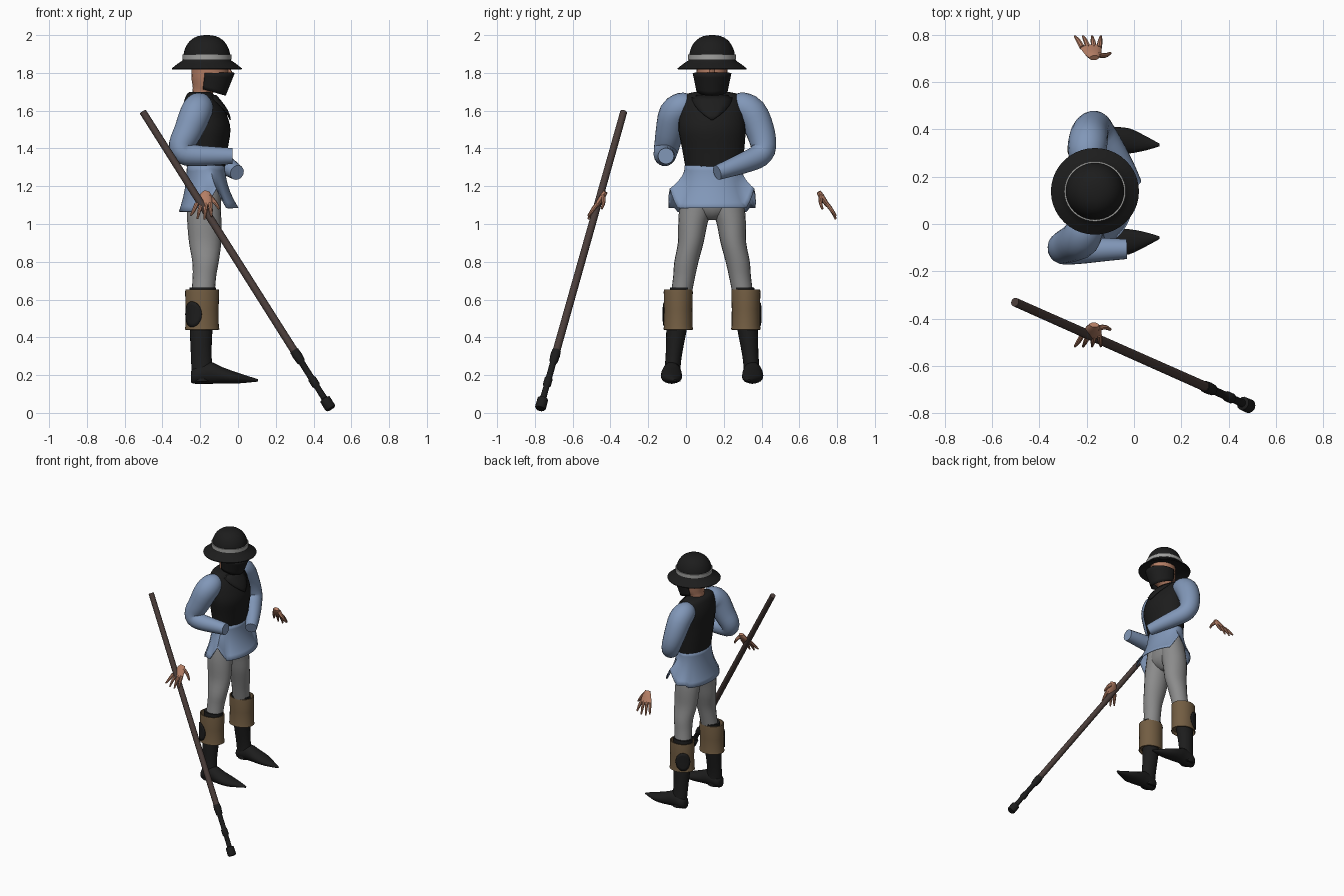
import bpy, bmesh, math
from mathutils import Vector

CY = 0.138  # the body's mirror plane in y
X, Y, Z = Vector((1, 0, 0)), Vector((0, 1, 0)), Vector((0, 0, 1))


def material(name, col):
    m = bpy.data.materials.new(name)
    m.diffuse_color = (*col, 1)
    return m


BLACK = material("black cloth", (0.012, 0.012, 0.012))
BLUE = material("blue cloth", (0.22, 0.31, 0.48))
GREY = material("grey trousers", (0.26, 0.26, 0.26))
TAN = material("tan leather", (0.17, 0.11, 0.055))
SKIN = material("skin", (0.46, 0.21, 0.13))
WOOD = material("dark wood", (0.068, 0.046, 0.041))
BAND = material("pale band", (0.35, 0.35, 0.34))


def finish(name, bm, mat, solid=0):
    bmesh.ops.recalc_face_normals(bm, faces=bm.faces)
    me = bpy.data.meshes.new(name)
    bm.to_mesh(me)
    bm.free()
    me.materials.append(mat)
    ob = bpy.data.objects.new(name, me)
    bpy.context.collection.objects.link(ob)
    if solid:
        mod = ob.modifiers.new("thickness", 'SOLIDIFY')
        mod.thickness = solid
        mod.offset = 0
    bpy.ops.object.select_all(action='DESELECT')
    ob.select_set(True)
    bpy.context.view_layer.objects.active = ob
    bpy.ops.object.shade_smooth_by_angle(angle=math.radians(40))
    return ob


def skin_rings(bm, rings, closed=True):
    n = len(rings[0])
    for a, b in zip(rings, rings[1:]):
        for i in range(n if closed else n - 1):
            j = (i + 1) % n
            bm.faces.new((a[i], a[j], b[j], b[i]))


def spline(secs, sub):
    """Smooth the list of sections with Catmull-Rom steps."""
    if sub == 1:
        return secs
    out = []
    for i in range(len(secs) - 1):
        quad = [secs[max(0, min(len(secs) - 1, i + k))] for k in (-1, 0, 1, 2)]
        for s in range(sub):
            t = s / sub
            out.append([0.5 * (2 * b + (c - a) * t + (2 * a - 5 * b + 4 * c - d) * t * t
                               + (3 * b - a - 3 * c + d) * t ** 3) for a, b, c, d in zip(*quad)])
    return out + [secs[-1]]


def loft(name, secs, mat, axis=None, ref=X, sides=20, sub=3, flip=False):
    """Ellipse sections (x, y, z, ra, rb) swept along their centres; ra lies along ref."""
    if flip:
        secs = [(x, 2 * CY - y, z, a, b) for x, y, z, a, b in secs]
    secs = spline(secs, sub)
    pts = [Vector(s[:3]) for s in secs]
    bm, rings, u = bmesh.new(), [], ref
    for i, s in enumerate(secs):
        t = axis or (pts[min(i + 1, len(pts) - 1)] - pts[max(i - 1, 0)]).normalized()
        u = (u - t * u.dot(t)).normalized()
        v = t.cross(u)
        angs = [2 * math.pi * k / sides for k in range(sides)]
        rings.append([bm.verts.new(pts[i] + u * s[3] * math.cos(a) + v * s[4] * math.sin(a)) for a in angs])
    skin_rings(bm, rings)
    bm.faces.new(rings[0])
    bm.faces.new(rings[-1])
    return finish(name, bm, mat)


def column(name, secs, mat, **kw):
    """Loft with level sections."""
    return loft(name, secs, mat, axis=Z, **kw)


# hat: brim and dome as one turned profile, plus the band
HX = -0.165
dome = [(HX, CY, 1.875 + 0.125 * math.sin(a), 0.125 * math.cos(a) ** 0.8, 0.122 * math.cos(a) ** 0.8)
        for a in [k * math.pi / 20 for k in range(10)]] + [(HX, CY, 2.0, 0.008, 0.008)]
brim = [(HX, CY, z, r, r - 0.003) for r, z in
        ((0.1, 1.845), (0.14, 1.838), (0.184, 1.818), (0.186, 1.824), (0.155, 1.848), (0.13, 1.865))]
column("hat", brim + dome, BLACK, sides=40, sub=1)
column("hat_band", [(HX, CY, z, 0.13, 0.127) for z in (1.872, 1.898)], BAND, sides=40, sub=1)

# head and neck
column("head", [(-0.19, CY, 1.62, 0.05, 0.055), (-0.185, CY, 1.7, 0.055, 0.055),
                (-0.155, CY, 1.73, 0.085, 0.07), (-0.15, CY, 1.78, 0.097, 0.08),
                (-0.15, CY, 1.85, 0.095, 0.085)], SKIN)
# nose
loft("nose", [(-0.06, CY, 1.83, 0.012, 0.012), (-0.037, CY, 1.785, 0.016, 0.016)], SKIN, sides=8)

# face mask wrapped round the front, its lower corners cut up at the sides
bm, rings = bmesh.new(), []
for k in range(6):
    t, ring = k / 5, []
    for i in range(25):
        a = math.radians(-112 + 224 * i / 24)
        low = 0.12 - 0.05 * abs(math.sin(a / 2)) ** 2
        ring.append(bm.verts.new((-0.133 - 0.02 * t + (0.113 - 0.028 * t) * math.cos(a),
                                  CY + (0.1 - 0.02 * t) * math.sin(a), 1.8 - low * t)))
    rings.append(ring)
skin_rings(bm, rings, closed=False)
finish("face_mask", bm, BLACK, 0.006)

# pointed collar hanging on the chest
bm, rings = bmesh.new(), []
for k in range(6):
    t, w = k / 5, 0.105 * (1 - (k / 5) ** 2) + 0.004
    rings.append([bm.verts.new((-0.115 + 0.075 * math.sin(t * 1.5) - 0.04 * s * s * (1 - t),
                                CY + w * s, 1.68 - 0.13 * t)) for s in (-1, -0.5, 0, 0.5, 1)])
skin_rings(bm, rings, closed=False)
finish("collar", bm, BLACK, 0.005)

# vest
column("vest", [(-0.17, CY + 0.01, 1.305, 0.102, 0.152), (-0.168, CY + 0.006, 1.4, 0.114, 0.165),
                (-0.165, CY, 1.5, 0.125, 0.178), (-0.178, CY, 1.58, 0.118, 0.175),
                (-0.19, CY, 1.64, 0.098, 0.165), (-0.2, CY, 1.685, 0.072, 0.14),
                (-0.2, CY, 1.7, 0.055, 0.085)], BLACK, sides=28)

# tunic skirt, flared, longer front and back, notched at the sides
bm, rings = bmesh.new(), []
for k in range(9):
    t, ring = k / 8, []
    for i in range(48):
        a = 2 * math.pi * i / 48
        notch = max(0, 1 - abs(abs(math.degrees(a) - 180) - 105) / 22)
        flare = t ** 2
        drop = 0.225 + 0.02 * (math.cos(a) < -0.6) - 0.1 * notch
        ring.append(bm.verts.new((-0.17 + 0.015 * flare + (0.098 + 0.057 * flare) * math.cos(a),
                                  CY + 0.008 * (1 - t) + (0.15 + 0.08 * flare) * math.sin(a), 1.31 - drop * t)))
    rings.append(ring)
skin_rings(bm, rings)
finish("tunic_skirt", bm, BLUE, 0.006)

# hips
column("hips", [(-0.175, CY, 1.29, 0.085, 0.135), (-0.18, CY, 1.18, 0.09, 0.15),
                (-0.18, CY, 1.1, 0.09, 0.155), (-0.18, CY, 1.05, 0.07, 0.09),
                (-0.18, CY, 1.02, 0.035, 0.03)], GREY)

# sleeves, each bent its own way
loft("right_sleeve", [(-0.2, 0.03, 1.635, 0.05, 0.05), (-0.205, -0.01, 1.625, 0.075, 0.075),
                      (-0.225, -0.06, 1.585, 0.083, 0.083), (-0.265, -0.085, 1.49, 0.076, 0.076),
                      (-0.298, -0.1, 1.42, 0.068, 0.068), (-0.285, -0.11, 1.375, 0.062, 0.062),
                      (-0.22, -0.112, 1.362, 0.056, 0.056), (-0.12, -0.108, 1.36, 0.049, 0.049),
                      (-0.03, -0.106, 1.36, 0.042, 0.042)], BLUE, ref=Z)
loft("left_sleeve", [(-0.2, 0.245, 1.635, 0.05, 0.05), (-0.2, 0.285, 1.625, 0.075, 0.075),
                     (-0.195, 0.345, 1.59, 0.083, 0.083), (-0.185, 0.39, 1.5, 0.077, 0.077),
                     (-0.165, 0.41, 1.41, 0.068, 0.068), (-0.14, 0.385, 1.36, 0.062, 0.062),
                     (-0.09, 0.31, 1.325, 0.056, 0.056), (-0.04, 0.23, 1.295, 0.047, 0.047),
                     (-0.005, 0.165, 1.272, 0.04, 0.04)], BLUE, ref=Z)

for side, flip in (("right", False), ("left", True)):
    # trouser leg
    column(side + "_leg", [(-0.178, 0.065, 1.2, 0.085, 0.075), (-0.18, 0.05, 1.08, 0.09, 0.085),
                           (-0.178, 0.036, 1.0, 0.09, 0.077), (-0.174, 0.025, 0.9, 0.085, 0.068),
                           (-0.172, 0.002, 0.8, 0.07, 0.064), (-0.178, -0.01, 0.72, 0.062, 0.058),
                           (-0.185, -0.025, 0.63, 0.062, 0.055)], GREY, flip=flip)
    # boot shaft and pointed foot
    column(side + "_boot", [(-0.187, -0.025, 0.665, 0.07, 0.06), (-0.19, -0.035, 0.55, 0.065, 0.058),
                            (-0.195, -0.05, 0.44, 0.06, 0.054), (-0.195, -0.063, 0.32, 0.055, 0.044),
                            (-0.192, -0.07, 0.25, 0.055, 0.042), (-0.19, -0.075, 0.165, 0.05, 0.045)],
           BLACK, flip=flip)
    loft(side + "_foot", [(-0.248, -0.075, 0.19, 0.025, 0.03), (-0.225, -0.075, 0.2, 0.045, 0.046),
                          (-0.15, -0.076, 0.212, 0.05, 0.058), (-0.09, -0.077, 0.2, 0.056, 0.045),
                          (-0.02, -0.075, 0.187, 0.053, 0.032), (0.05, -0.065, 0.178, 0.03, 0.018),
                          (0.107, -0.058, 0.172, 0.006, 0.006)], BLACK, axis=X, ref=Y, flip=flip)
    # turned-over boot cuff with a hollow top
    cx, cy, rx, ry = -0.19, -0.041, 0.09, 0.077
    column(side + "_boot_cuff", [(cx, cy, z, rx * k, ry * k) for z, k in
                                 ((0.46, 0.85), (0.44, 0.96), (0.442, 1.02), (0.46, 0.98), (0.55, 0.97),
                                  (0.64, 1.0), (0.652, 0.98), (0.652, 0.9), (0.62, 0.86))],
           TAN, sides=28, sub=1, flip=flip)
    # dark patch on the outside of the cuff
    bm, rings = bmesh.new(), []
    for k in (0.02, 0.35, 0.7, 1.0):
        ring = []
        for i in range(24):
            b = 2 * math.pi * i / 24
            a = math.radians(-125 + 34 * k * math.cos(b))
            y = cy + (ry * 1.01 + 0.003) * math.sin(a)
            ring.append(bm.verts.new((cx + (rx * 1.01 + 0.003) * math.cos(a), 2 * CY - y if flip else y,
                                      0.522 + 0.068 * k * math.sin(b))))
        rings.append(ring)
    skin_rings(bm, rings)
    bm.faces.new(rings[0])
    finish(side + "_cuff_patch", bm, BLACK, 0.004)

    # hand: palm, four fingers, thumb
    right = not flip
    loft(side + "_palm", [(-0.168, 0.702, 1.17, 0.02, 0.012), (-0.172, 0.718, 1.145, 0.034, 0.015),
                          (-0.182, 0.748, 1.1, 0.046, 0.012)], SKIN, sides=12, flip=right)
    for n, (x0, x1, tip) in enumerate(((-0.218, -0.25, 1.045), (-0.193, -0.215, 1.028),
                                       (-0.169, -0.177, 1.025), (-0.147, -0.14, 1.04))):
        loft(f"{side}_finger_{n + 1}", [(x0, 0.745, 1.108, 0.012, 0.011),
                                        ((x0 + x1) / 2, 0.772, 1.072, 0.01, 0.01),
                                        (x1, 0.793, tip, 0.005, 0.005)], SKIN, sides=8, flip=right)
    loft(side + "_thumb", [(-0.155, 0.715, 1.15, 0.014, 0.012), (-0.122, 0.712, 1.115, 0.011, 0.01),
                           (-0.1, 0.722, 1.08, 0.006, 0.006)], SKIN, sides=8, flip=right)

# staff with a dark, ringed foot
top, foot = Vector((-0.503, -0.33, 1.593)), Vector((0.492, -0.772, 0.022))


def staff_part(name, steps, mat):
    loft(name, [(*top.lerp(foot, t), r, r) for t, r in steps], mat, sides=14, sub=1)


staff_part("staff", ((0, 0.019), (0.83, 0.021)), WOOD)
staff_part("staff_foot", ((0.805, 0.024), (0.82, 0.026), (0.84, 0.023), (0.845, 0.017), (0.895, 0.017),
                          (0.9, 0.022), (0.92, 0.022), (0.925, 0.016), (0.965, 0.017),
                          (0.968, 0.029), (0.995, 0.03), (1.0, 0.024)), BLACK)
